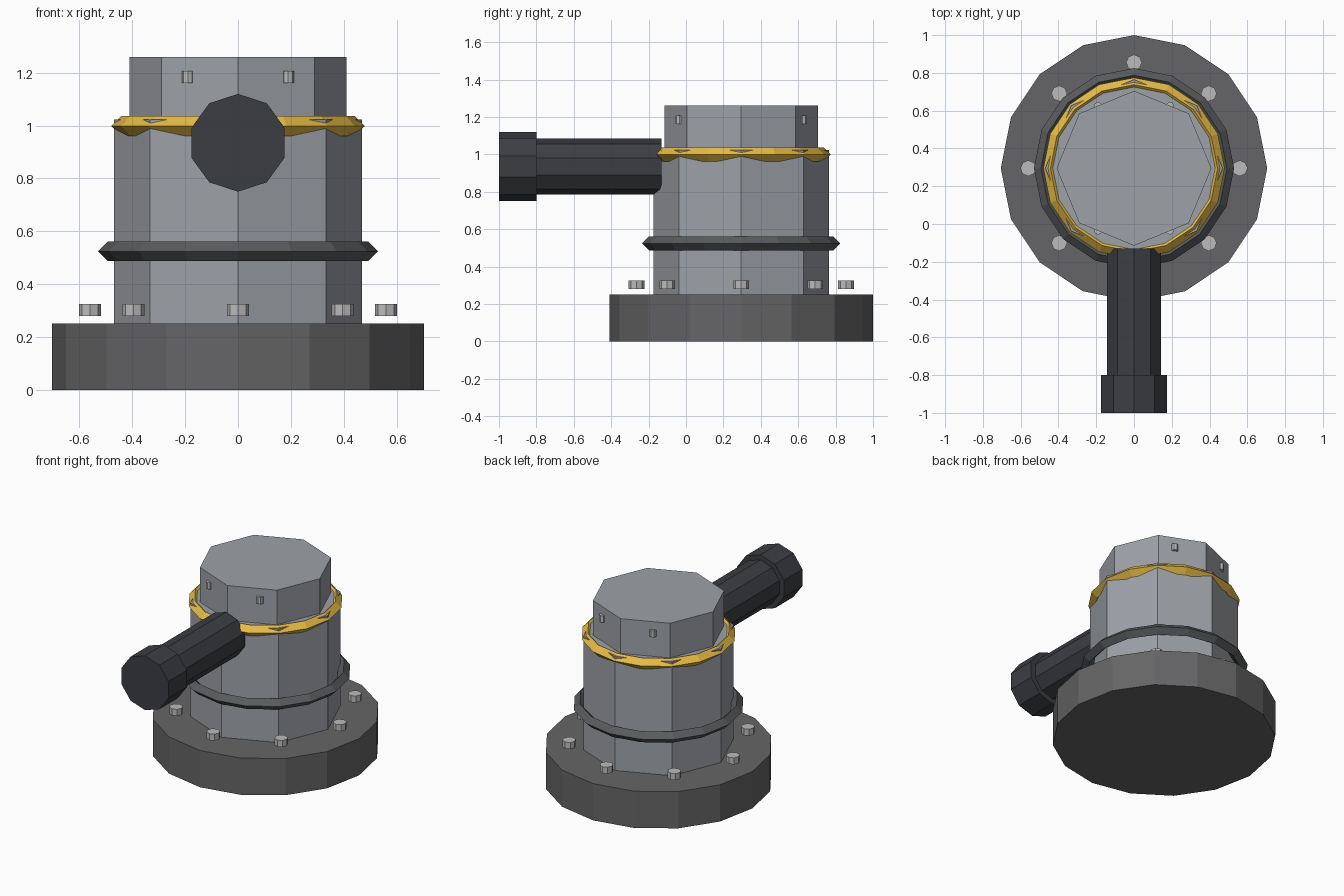
import bpy
from math import pi, sin, cos

if "Cube" in bpy.data.objects:
    bpy.data.objects.remove(bpy.data.objects["Cube"])

CY = 0.295  # y of the turret axis


def material(name, rgb):
    m = bpy.data.materials.new(name)
    m.diffuse_color = (*rgb, 1)
    m.use_nodes = True
    m.node_tree.nodes["Principled BSDF"].inputs["Base Color"].default_value = m.diffuse_color
    return m


STEEL = material("steel", (0.34, 0.36, 0.39))
BASE = material("base_grey", (0.13, 0.13, 0.135))
DARK = material("collar_grey", (0.10, 0.105, 0.11))
GUN = material("gunmetal", (0.045, 0.048, 0.055))
GOLD = material("yellow_paint", (0.80, 0.50, 0.06))
BOLT = material("bolt_grey", (0.50, 0.50, 0.50))


def finish(name, mat):
    o = bpy.context.object
    o.name = name
    o.data.materials.append(mat)


def upright(name, sides, r, z0, z1, mat, x=0, y=CY):
    bpy.ops.mesh.primitive_cylinder_add(vertices=sides, radius=r, depth=z1 - z0,
                                        location=(x, y, (z0 + z1) / 2))
    finish(name, mat)


def tube(name, r, y0, y1, mat):
    bpy.ops.mesh.primitive_cylinder_add(vertices=10, radius=r, depth=y1 - y0,
                                        location=(0, (y0 + y1) / 2, 0.935),
                                        rotation=(pi / 2, 0, 0))
    finish(name, mat)


def ring(name, r, z, mat):
    bpy.ops.mesh.primitive_torus_add(major_segments=16, minor_segments=4,
                                     major_radius=r, minor_radius=0.0375,
                                     location=(0, CY, z))
    finish(name, mat)


# Base, body and cap
upright("base", 16, 0.705, 0, 0.25, BASE)
upright("body", 8, 0.47, 0.25, 1.024, STEEL)
upright("cap", 8, 0.41, 1.0, 1.26, STEEL)

# Rings around the body
ring("lower_collar", 0.4925, 0.524, DARK)
ring("yellow_band", 0.4425, 0.999, GOLD)

# Barrel and muzzle
tube("barrel", 0.15, -0.81, -0.13, GUN)
tube("muzzle", 0.185, -1.0, -0.8, GUN)

# Base bolts
for i in range(8):
    a = i * pi / 4
    upright(f"base_bolt_{i}", 8, 0.042, 0.28, 0.325, BOLT,
            0.56 * cos(a), CY + 0.56 * sin(a))

# Small cap rivets
for i in range(6):
    a = i * pi / 3
    upright(f"cap_rivet_{i}", 8, 0.0225, 1.162, 1.207, BOLT,
            0.38 * cos(a), CY + 0.38 * sin(a))
